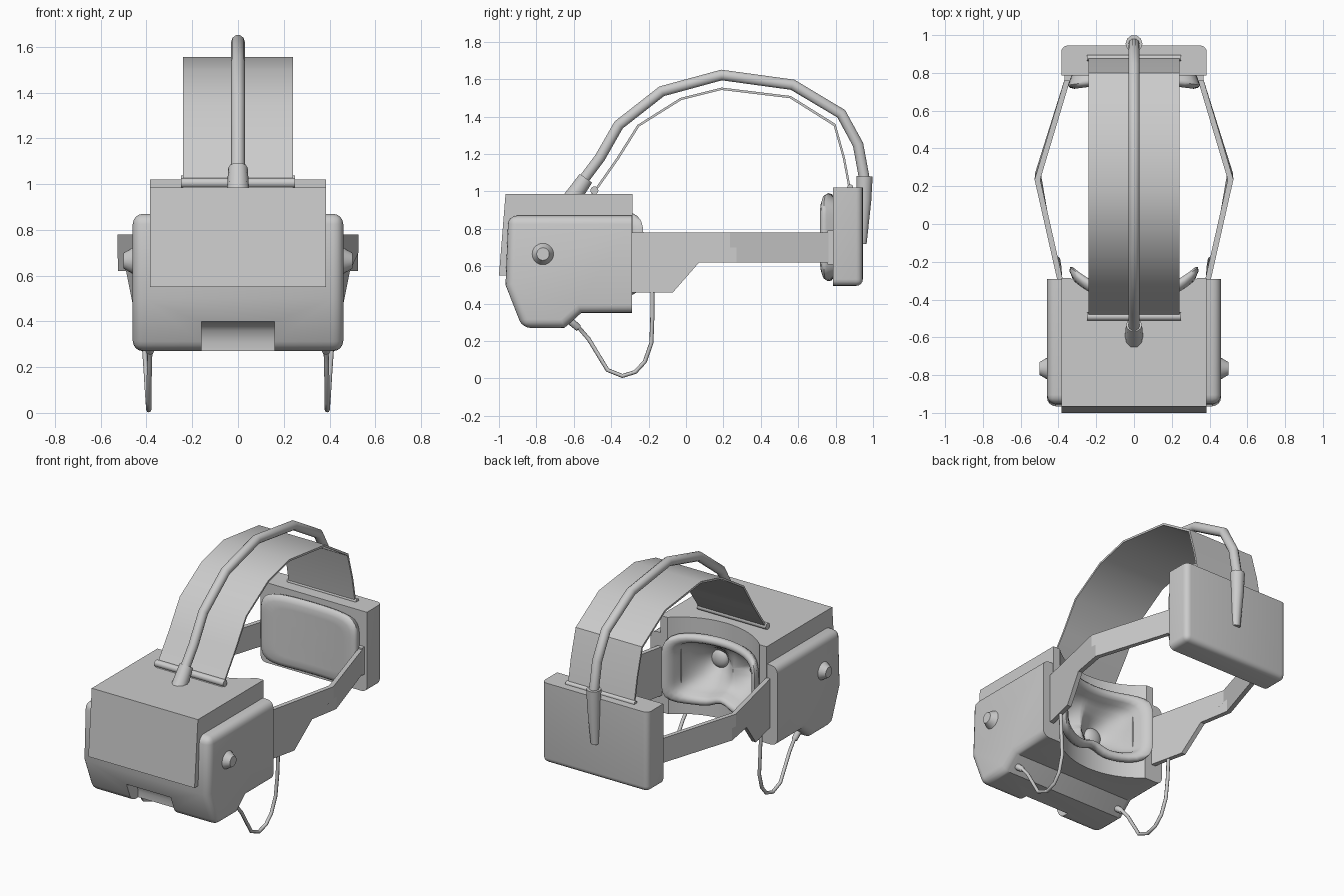
import bpy, bmesh, math
from mathutils import Vector

if "Cube" in bpy.data.objects:
    bpy.data.objects.remove(bpy.data.objects["Cube"])


def finish(name, bm, angle=35):
    bmesh.ops.recalc_face_normals(bm, faces=bm.faces)
    me = bpy.data.meshes.new(name)
    bm.to_mesh(me)
    bm.free()
    ob = bpy.data.objects.new(name, me)
    bpy.context.collection.objects.link(ob)
    smooth(ob, angle)
    return ob


def activate(ob):
    bpy.ops.object.select_all(action='DESELECT')
    ob.select_set(True)
    bpy.context.view_layer.objects.active = ob


def smooth(ob, angle=35):
    activate(ob)
    bpy.ops.object.shade_smooth_by_angle(angle=math.radians(angle))


def prism(name, pts, xa, xb, bevel=0, pick=None):
    """Side profile (y, z) spanned between x = xa(y) and x = xb(y)."""
    fa = xa if callable(xa) else lambda y: xa
    fb = xb if callable(xb) else lambda y: xb
    bm = bmesh.new()
    a = [bm.verts.new((fa(y), y, z)) for y, z in pts]
    b = [bm.verts.new((fb(y), y, z)) for y, z in pts]
    bm.faces.new(a)
    bm.faces.new(b[::-1])
    for i in range(len(pts)):
        j = (i + 1) % len(pts)
        bm.faces.new((a[i], b[i], b[j], a[j]))
    bmesh.ops.recalc_face_normals(bm, faces=bm.faces)
    if bevel:
        edges = [e for e in bm.edges if e.calc_face_angle(0) > 0.5
                 and pick((e.verts[0].co + e.verts[1].co) / 2)]
        bmesh.ops.bevel(bm, geom=edges, offset=bevel, segments=4, profile=0.5, affect='EDGES')
    return finish(name, bm)


def box(name, x0, x1, y0, y1, z0, z1):
    return prism(name, [(y0, z0), (y1, z0), (y1, z1), (y0, z1)], x0, x1)


def cut(ob, cutters):
    for c in cutters:
        m = ob.modifiers.new("cut", 'BOOLEAN')
        m.operation, m.solver, m.object = 'DIFFERENCE', 'EXACT', c
        activate(ob)
        bpy.ops.object.modifier_apply(modifier=m.name)
    smooth(ob)


def tube(name, pts, r, radii=None, res=3):
    cu = bpy.data.curves.new(name, 'CURVE')
    cu.dimensions, cu.bevel_depth, cu.bevel_resolution, cu.use_fill_caps = '3D', r, res, True
    sp = cu.splines.new('POLY')
    sp.points.add(len(pts) - 1)
    for i, p in enumerate(pts):
        sp.points[i].co = (*p, 1)
        sp.points[i].radius = radii[i] if radii else 1
    ob = bpy.data.objects.new(name, cu)
    bpy.context.collection.objects.link(ob)
    activate(ob)
    bpy.ops.object.convert(target='MESH')
    smooth(bpy.context.object, 50)


def cushion(name, cz, rings, yfun, nose=0, n=64, p=6):
    """Rounded-rectangle rings (half width, half height, depth) lofted and closed."""
    bm = bmesh.new()
    loops = []
    for hw, hh, d in rings:
        loop = []
        for i in range(n):
            c, s = math.cos(2 * math.pi * i / n), math.sin(2 * math.pi * i / n)
            r = (abs(c) ** p + abs(s) ** p) ** (-1 / p)
            x, z = hw * r * c, hh * r * s
            if z < 0:
                z += nose * math.exp(-(x / 0.07) ** 2) * hh / 0.23
            loop.append(bm.verts.new((x, yfun(x, z, d), z + cz)))
        loops.append(loop)
    for a, b in zip(loops, loops[1:]):
        for i in range(n):
            j = (i + 1) % n
            bm.faces.new((a[i], a[j], b[j], b[i]))
    bm.faces.new(loops[-1])
    return finish(name, bm, 60)


# Visor housing and raised front block
body = prism("visor_housing",
             [(-0.95, 0.87), (-0.29, 0.87), (-0.29, 0.35), (-0.56, 0.35),
              (-0.65, 0.27), (-0.875, 0.27), (-0.965, 0.5)], -0.46, 0.46, 0.045,
             lambda m: m.y < -0.35 and (abs(m.x) > 0.1 or m.y < -0.8))
block = prism("front_block", [(-0.965, 0.985), (-0.285, 0.985), (-0.285, 0.55), (-1.0, 0.55)],
              -0.385, 0.385)

# Cutters: curved face opening, eye cavity, front lower notch
R, CY = 0.484, 0.064
bm = bmesh.new()
bmesh.ops.create_cone(bm, cap_ends=True, segments=96, radius1=R, radius2=R, depth=2)
bmesh.ops.translate(bm, verts=bm.verts, vec=(0, CY, 0.6))
face_cut = finish("face_cutter", bm)
eye_cut = box("eye_cutter", -0.27, 0.27, -0.68, 0.0, 0.49, 0.84)
notch = prism("notch_cutter", [(-1.1, 0.40), (-0.9, 0.40), (-0.85, 0.388), (-0.82, 0.36),
                               (-0.805, 0.31), (-0.805, 0.2), (-1.1, 0.2)], -0.16, 0.16)
cut(body, [face_cut, eye_cut, notch])
cut(block, [face_cut, eye_cut])
for c in (face_cut, eye_cut, notch):
    bpy.data.objects.remove(c)


# Face gasket with two eye wells
def gasket_y(x, z, d):
    y = CY - math.sqrt(R * R - x * x)
    if d >= 0:
        return y + d
    well = math.exp(-((abs(x) - 0.14) ** 2 + z * z) / 0.012)
    return y + d * (0.3 + well)


cushion("face_gasket", 0.665,
        [(0.31, 0.20, 0.0), (0.325, 0.215, 0.005), (0.342, 0.232, 0.03), (0.338, 0.228, 0.055),
         (0.322, 0.212, 0.068), (0.30, 0.19, 0.065), (0.285, 0.175, 0.045), (0.275, 0.165, 0.0),
         (0.25, 0.145, -0.09), (0.21, 0.115, -0.13), (0.16, 0.08, -0.14),
         (0.11, 0.05, -0.14), (0.05, 0.02, -0.14), (0.01, 0.005, -0.14)], gasket_y, 0.04)

# Rear battery box and its curved pad
prism("rear_box", [(0.785, 1.02), (0.945, 1.02), (0.945, 0.495), (0.785, 0.495)],
      -0.385, 0.385, 0.035, lambda m: m.z < 1.0 and m.y > 0.8)
cushion("rear_pad", 0.755,
        [(0.33, 0.215, 0.0), (0.345, 0.23, 0.01), (0.35, 0.235, 0.025), (0.34, 0.225, 0.04),
         (0.315, 0.20, 0.05), (0.25, 0.16, 0.05), (0.17, 0.11, 0.05), (0.08, 0.05, 0.05)],
        lambda x, z, d: 0.79 - d - (0.03 * (x / 0.35) ** 2 if d > 0 else 0))


def arm_x(y):
    return min(0.41 + (y + 0.28) * 0.226, 0.53 - (y - 0.25) * 0.315)


for s, side in ((-1, "left"), (1, "right")):
    outer = lambda y, s=s: s * arm_x(y)
    inner = lambda y, s=s: s * (arm_x(y) - 0.03)
    # Side arms in two hinged pieces
    prism(side + "_front_arm", [(-0.29, 0.78), (0.235, 0.78), (0.235, 0.70), (0.27, 0.70),
                                (0.27, 0.62), (0.07, 0.62), (-0.07, 0.46), (-0.29, 0.46)],
          inner, outer)
    prism(side + "_rear_arm", [(0.235, 0.78), (0.79, 0.78), (0.79, 0.62), (0.27, 0.62),
                               (0.27, 0.70), (0.235, 0.70)], inner, outer)
    box(side + "_arm_clasp", s * 0.325, s * 0.368, 0.757, 0.79, 0.61, 0.79)
    # Side knob
    bm = bmesh.new()
    bmesh.ops.create_cone(bm, cap_ends=True, segments=20, radius1=0.06, radius2=0.034, depth=0.045)
    for v in bm.verts:
        v.co = Vector((s * (v.co.z + 0.478), v.co.x - 0.765, v.co.y + 0.665))
    finish(side + "_knob", bm)
    # Lens
    bm = bmesh.new()
    bmesh.ops.create_uvsphere(bm, u_segments=24, v_segments=12, radius=1)
    for v in bm.verts:
        v.co = Vector((v.co.x * 0.062 + s * 0.14, v.co.y * 0.035 - 0.555, v.co.z * 0.062 + 0.67))
    finish(side + "_lens", bm, 60)
    # Hanging cable
    path = [(.385, -.64, .325), (.385, -.575, .27), (.385, -.57, .268), (.387, -.52, .21),
            (.39, -.42, .045), (.39, -.34, .013), (.392, -.27, .035), (.396, -.22, .09),
            (.402, -.185, .19), (.412, -.18, .33), (.418, -.18, .48)]
    tube(side + "_cable", [(s * x, y, z) for x, y, z in path], 0.011,
         [1.9, 1.7, 1, 1, 1, 1, 1, 1, 1, 1, 1], 2)

# Wide top strap with its end bars
strap = [(-0.51, 0.98), (-0.37, 1.18), (-0.26, 1.355), (-0.03, 1.50), (0.19, 1.555),
         (0.56, 1.51), (0.80, 1.36), (0.85, 1.18), (0.882, 1.01)]
ring = strap + [(0.87, 1.01), (0.838, 1.18), (0.79, 1.35), (0.555, 1.498), (0.19, 1.542),
                (-0.025, 1.488), (-0.25, 1.347), (-0.358, 1.175), (-0.495, 0.98)]
prism("top_strap", ring, -0.24, 0.24)
tube("front_strap_bar", [(-0.25, -0.49, 1.005), (0.25, -0.49, 1.005)], 0.022)
tube("rear_strap_bar", [(-0.25, 0.878, 1.022), (0.25, 0.878, 1.022)], 0.016)

# Overhead hose with front and rear collars
tube("overhead_hose", [(0, y, z) for y, z in
     [(-0.58, 1.02), (-0.46, 1.18), (-0.36, 1.355), (-0.13, 1.535), (0.19, 1.622), (0.57, 1.57),
      (0.83, 1.415), (0.92, 1.25), (0.955, 1.06)]], 0.03)
tube("front_hose_collar", [(0, -0.615, 0.955), (0, -0.535, 1.07)], 0.05, [1, 0.85])
tube("rear_hose_collar", [(0, 0.955, 1.08), (0, 0.952, 0.95), (0, 0.94, 0.72)],
     0.045, [1, 0.9, 0.6])
